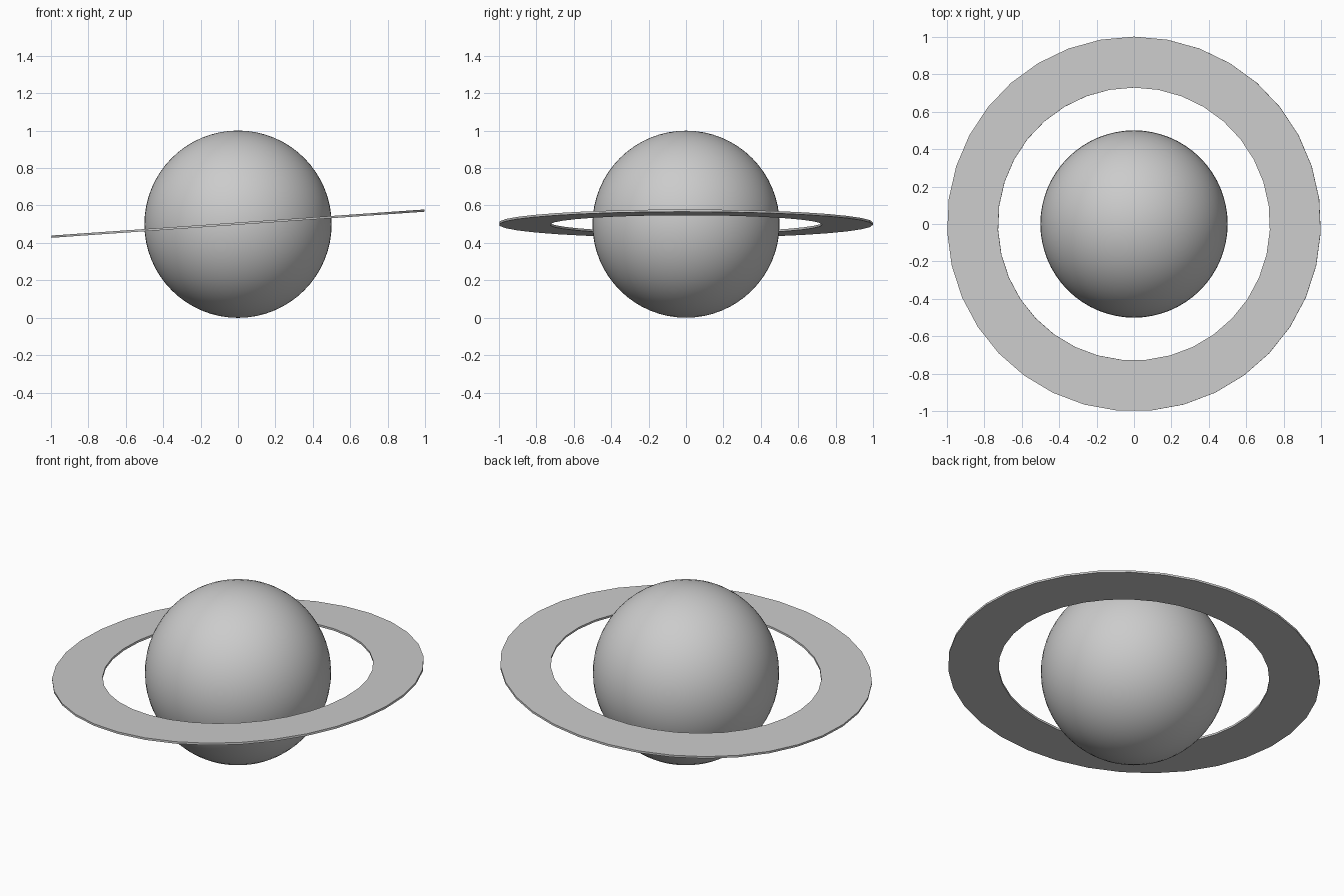
import bpy, bmesh
from math import sin, cos, pi, radians

if "Cube" in bpy.data.objects:
    bpy.data.objects.remove(bpy.data.objects["Cube"])

# planet: smooth sphere resting on the floor
bpy.ops.mesh.primitive_uv_sphere_add(segments=64, ring_count=32, radius=0.5, location=(0, 0, 0.5))
planet = bpy.context.object
planet.name = "planet"
bpy.ops.object.shade_smooth()

# ring: thin flat-faced band with a rectangular section, slightly tilted
SIDES, OUTER, INNER, HALF = 35, 1.0, 0.728, 0.006
section = [(INNER, -HALF), (OUTER, -HALF), (OUTER, HALF), (INNER, HALF)]
bm = bmesh.new()
loops = []
for i in range(SIDES):
    a = pi / 2 + 2 * pi * i / SIDES
    loops.append([bm.verts.new((r * cos(a), r * sin(a), z)) for r, z in section])
for i in range(SIDES):
    p, q = loops[i], loops[(i + 1) % SIDES]
    for j in range(4):
        k = (j + 1) % 4
        bm.faces.new((p[j], p[k], q[k], q[j]))
bmesh.ops.recalc_face_normals(bm, faces=bm.faces)
mesh = bpy.data.meshes.new("ring")
bm.to_mesh(mesh)
bm.free()
ring = bpy.data.objects.new("ring", mesh)
ring.location = (0, 0, 0.503)
ring.rotation_euler = (0, radians(-4), 0)
bpy.context.collection.objects.link(ring)
